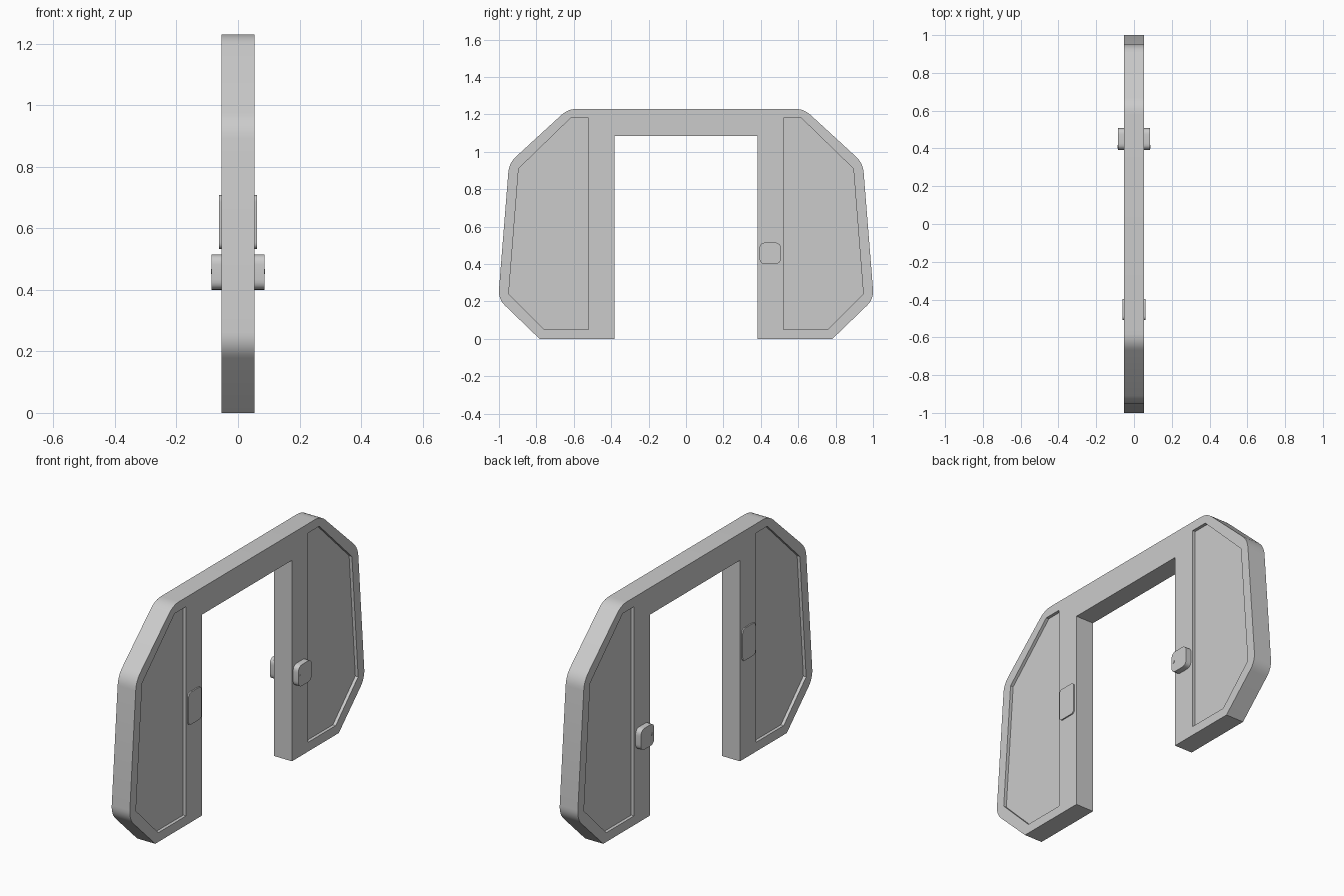
import bpy, bmesh, math

if "Cube" in bpy.data.objects:
    bpy.data.objects.remove(bpy.data.objects["Cube"])

HALF = 0.054      # half thickness of the frame
RECESS = 0.017    # depth of the sunken side panels


def rounded(points, steps=6):
    """Points are (y, z, setback); corners with a setback become curves."""
    out = []
    n = len(points)
    for i, (y, z, d) in enumerate(points):
        if d == 0:
            out.append((y, z))
            continue
        ends = []
        for q in (points[i - 1], points[(i + 1) % n]):
            length = math.hypot(q[0] - y, q[1] - z)
            ends.append((y + (q[0] - y) * d / length, z + (q[1] - z) * d / length))
        a, b = ends
        for k in range(steps + 1):
            t = k / steps
            u = 1 - t
            out.append((u * u * a[0] + 2 * u * t * y + t * t * b[0],
                        u * u * a[1] + 2 * u * t * z + t * t * b[1]))
    return out


def prism(name, profile, x0, x1):
    """Extrude a (y, z) profile along x."""
    bm = bmesh.new()
    face = bm.faces.new([bm.verts.new((x0, y, z)) for y, z in profile])
    ext = bmesh.ops.extrude_face_region(bm, geom=[face])
    for v in ext["geom"]:
        if isinstance(v, bmesh.types.BMVert):
            v.co.x = x1
    bmesh.ops.recalc_face_normals(bm, faces=bm.faces)
    mesh = bpy.data.meshes.new(name)
    bm.to_mesh(mesh)
    bm.free()
    obj = bpy.data.objects.new(name, mesh)
    bpy.context.collection.objects.link(obj)
    return obj


def smooth(obj):
    bpy.ops.object.select_all(action='DESELECT')
    obj.select_set(True)
    bpy.context.view_layer.objects.active = obj
    bpy.ops.object.shade_smooth_by_angle(angle=math.radians(25))


def box_profile(y0, y1, z0, z1, r):
    return rounded([(y0, z0, r), (y1, z0, r), (y1, z1, r), (y0, z1, r)])


# Arch frame: half outline mirrored across y
half = [(0.383, 1.085, 0), (0.383, 0, 0), (0.783, 0, 0),
        (1.004, 0.213, 0.05), (0.946, 0.94, 0.05), (0.63, 1.23, 0.05)]
outline = half + [(-y, z, d) for y, z, d in reversed(half)]
frame = prism("arch_frame", rounded(outline), -HALF, HALF)

# Sunken panels on both faces of both legs
panel = [(0.52, 0.05), (0.757, 0.05), (0.948, 0.24),
         (0.895, 0.91), (0.617, 1.18), (0.52, 1.18)]
for side in (-1, 1):
    for face in (-1, 1):
        cutter = prism("panel_cutter", [(side * y, z) for y, z in panel],
                       face * (HALF - RECESS), face * (HALF + 0.05))
        cutter.hide_render = True
        mod = frame.modifiers.new("recess", 'BOOLEAN')
        mod.operation = 'DIFFERENCE'
        mod.solver = 'EXACT'
        mod.object = cutter
        bpy.ops.object.select_all(action='DESELECT')
        frame.select_set(True)
        bpy.context.view_layer.objects.active = frame
        bpy.ops.object.modifier_apply(modifier=mod.name)
        bpy.data.objects.remove(cutter)
smooth(frame)

for face, label in ((-1, "back"), (1, "front")):
    # Thin reader pad on one leg
    smooth(prism("reader_pad_" + label,
                 box_profile(-0.508, -0.397, 0.533, 0.708, 0.022),
                 face * (HALF - 0.01), face * 0.061))
    # Lock box on the other leg
    smooth(prism("lock_box_" + label,
                 box_profile(0.393, 0.507, 0.4, 0.515, 0.034),
                 face * (HALF - 0.01), face * 0.0855))
    # Small button on the lock box
    dot = [(0.409 + 0.008 * math.cos(a * math.pi / 8),
            0.459 + 0.008 * math.sin(a * math.pi / 8)) for a in range(16)]
    smooth(prism("lock_button_" + label, dot, face * 0.08, face * 0.0875))
